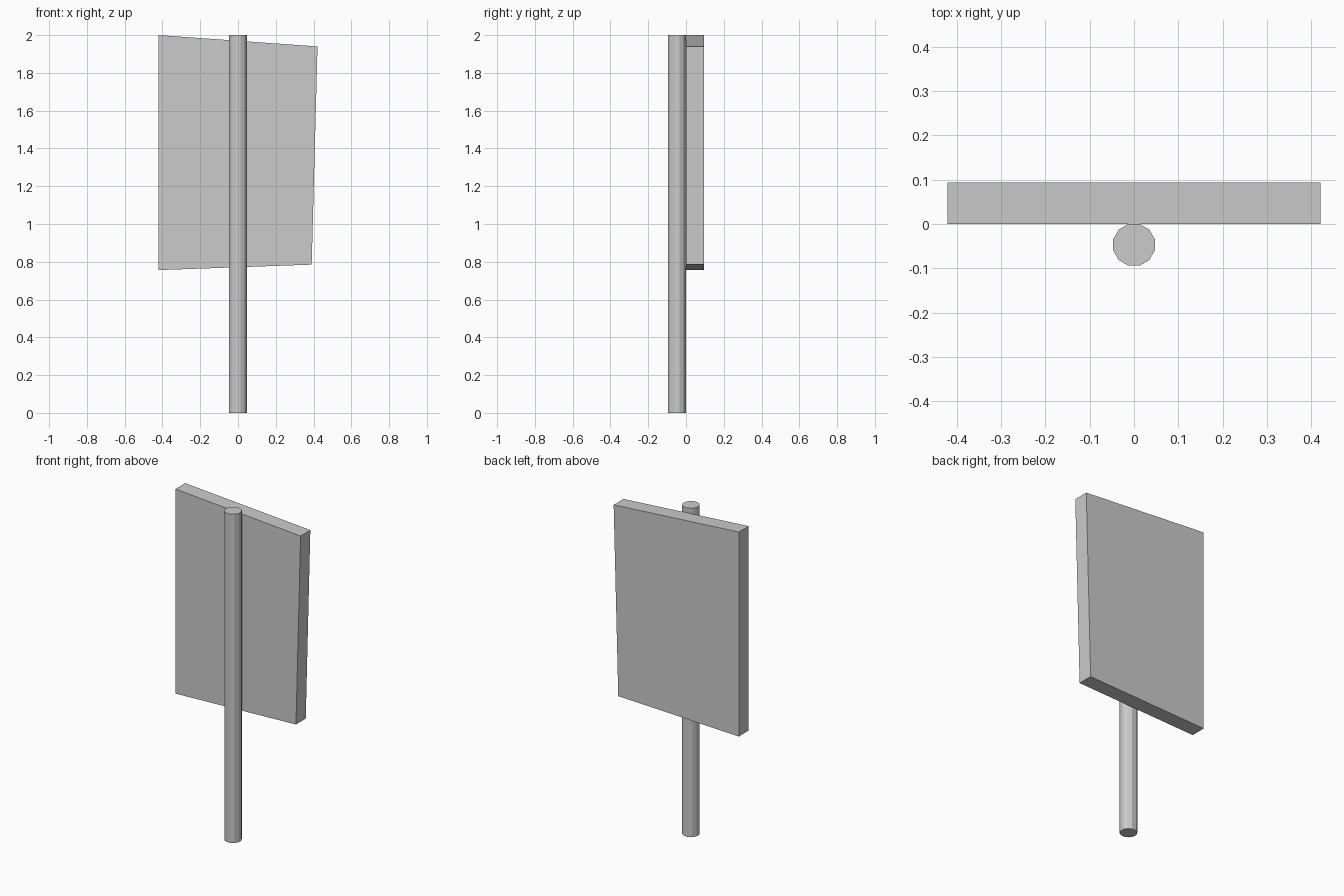
import bpy, bmesh, math

if "Cube" in bpy.data.objects:
    bpy.data.objects.remove(bpy.data.objects["Cube"])

def prism(name, profile, direction):
    """Extrude a flat polygon along a direction into a closed solid."""
    bm = bmesh.new()
    face = bm.faces.new([bm.verts.new(p) for p in profile])
    ext = bmesh.ops.extrude_face_region(bm, geom=[face], use_keep_orig=True)
    top = [v for v in ext["geom"] if isinstance(v, bmesh.types.BMVert)]
    bmesh.ops.translate(bm, verts=top, vec=direction)
    bmesh.ops.recalc_face_normals(bm, faces=bm.faces)
    mesh = bpy.data.meshes.new(name)
    bm.to_mesh(mesh)
    bm.free()
    obj = bpy.data.objects.new(name, mesh)
    bpy.context.collection.objects.link(obj)
    return obj

DEPTH = 0.094

# Crooked board behind the post
outline = [(-0.421, 0.756), (0.39, 0.785), (0.421, 1.94), (-0.421, 2.0)]
prism("sign_board", [(x, 0, z) for x, z in outline], (0, DEPTH, 0))

# Twelve-sided post, a flat side touching the board
sides = 12
apothem = DEPTH / 2
radius = apothem / math.cos(math.pi / sides)
angles = [(i + 0.5) * 2 * math.pi / sides for i in range(sides)]
prism("post", [(radius * math.cos(a), radius * math.sin(a) - apothem, 0)
               for a in angles], (0, 0, 2))
